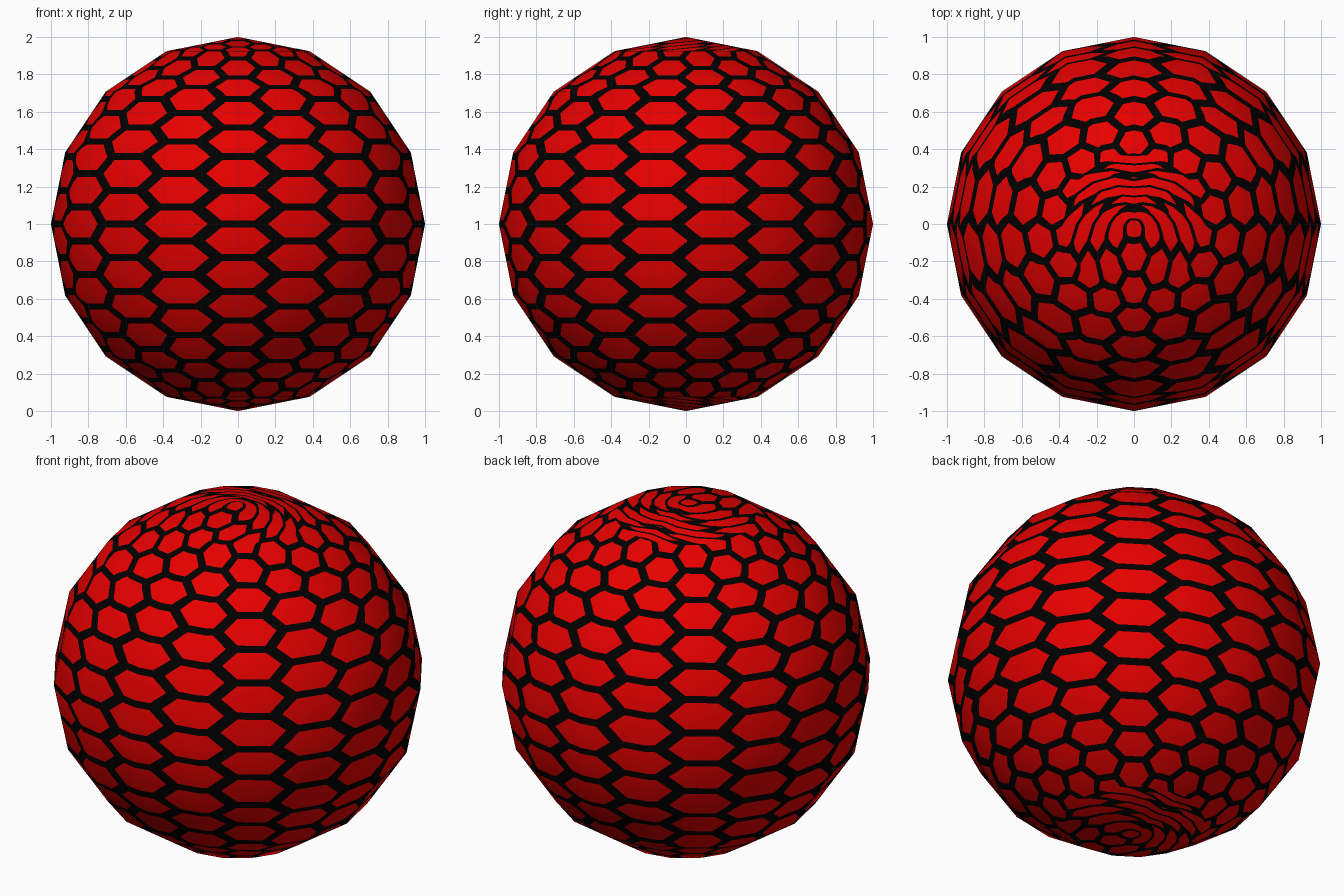
import bpy, bmesh, math
from mathutils import Vector

if "Cube" in bpy.data.objects:
    bpy.data.objects.remove(bpy.data.objects["Cube"])

STEP = 22.5                  # facet size in degrees (16 segments, 8 rings)
COL, ROW = 20.0, 180 / 17    # pitch of the honeycomb pattern in degrees
INSET = 0.79                 # size of the red tile inside its black cell
CENTRE = Vector((0, 0, 1))


def material(name, rgb):
    m = bpy.data.materials.new(name)
    m.diffuse_color = (*rgb, 1)
    m.use_nodes = True
    m.node_tree.nodes["Principled BSDF"].inputs["Base Color"].default_value = m.diffuse_color
    return m


def honeycomb(vmin, vmax, columns):
    """Flat map of hexagon cells: x = longitude, y = latitude."""
    bm = bmesh.new()
    shape = [(2, 0), (1, 1), (-1, 1), (-2, 0), (-1, -1), (1, -1)]
    for c in columns:
        for r in range(-11, 11):
            cu = c * COL
            cv = r * ROW + (ROW / 2 if c % 2 == 0 else 0)
            if cv < vmin - ROW or cv > vmax + ROW:
                continue

            def ring(s):
                return [bm.verts.new((cu + s * x * COL / 3, cv + s * y * ROW / 2, 0)) for x, y in shape]
            outer, inner = ring(1), ring(INSET)
            bm.faces.new(inner).material_index = 0
            for i in range(6):
                j = (i + 1) % 6
                bm.faces.new((outer[i], outer[j], inner[j], inner[i])).material_index = 1
    return bm


def cut(bm, co, no, outer=False, inner=False):
    bmesh.ops.bisect_plane(bm, geom=bm.verts[:] + bm.edges[:] + bm.faces[:], dist=1e-5,
                           plane_co=co, plane_no=no, clear_outer=outer, clear_inner=inner)


def on_facet(lon, lat):
    """Point on the faceted ball, interpolated straight between its corners."""
    def blend(a, fn):
        k = math.floor(a / STEP + 1e-7)
        f = a / STEP - k
        return fn(math.radians(k * STEP)) * (1 - f) + fn(math.radians((k + 1) * STEP)) * f
    r, z = blend(lat, math.cos), blend(lat, math.sin)
    return Vector((r * blend(lon, math.sin), -r * blend(lon, math.cos), z + 1))


def collect(bm, place, verts, faces, mats):
    base = len(verts)
    bm.verts.index_update()
    verts += [place(v.co) for v in bm.verts]
    for f in bm.faces:
        faces.append([base + v.index for v in f.verts])
        mats.append(f.material_index)


verts, faces, mats = [], [], []

# main band between the two polar caps
band = honeycomb(-67.5, 67.5, range(-10, 11))
for k in range(-3, 4):
    cut(band, (0, k * STEP, 0), (0, 1, 0), outer=(k == 3), inner=(k == -3))
for k in range(-8, 9):
    cut(band, (k * STEP, 0, 0), (1, 0, 0), outer=(k == 8), inner=(k == -8))
collect(band, lambda p: on_facet(p.x, p.y), verts, faces, mats)
band.free()

# polar caps: pattern fans out from one point at the front longitude
cap = honeycomb(67.5, 90, range(-10, 11))
cut(cap, (0, 67.5, 0), (0, 1, 0), inner=True)
cut(cap, (0, 90, 0), (0, 1, 0), outer=True)
for k in range(-8, 9):
    cut(cap, (0, 90, 0), (1, k, 0), outer=(k == 8), inner=(k == -8))


def fan(p, sign):
    t = (90 - p.y) / STEP
    lon = p.x / t if t > 1e-4 else 0
    return on_facet(max(-180, min(180, lon)), sign * p.y)


for sign in (1, -1):
    collect(cap, lambda p: fan(p, sign), verts, faces, mats)
cap.free()

# assemble the ball
mesh = bpy.data.meshes.new("patterned_ball")
mesh.from_pydata(verts, [], faces)
mesh.materials.append(material("red tile", (0.8, 0.0, 0.0)))
mesh.materials.append(material("black grout", (0.0, 0.0, 0.0)))
mesh.polygons.foreach_set("material_index", mats)

bm = bmesh.new()
bm.from_mesh(mesh)
bmesh.ops.remove_doubles(bm, verts=bm.verts[:], dist=1e-5)
bmesh.ops.dissolve_degenerate(bm, edges=bm.edges[:], dist=1e-6)
bm.normal_update()
for f in bm.faces:
    f.smooth = True
    if f.normal.dot(f.calc_center_median() - CENTRE) < 0:
        f.normal_flip()
bm.to_mesh(mesh)
bm.free()
mesh.update()

# round shading over the flat facets
mesh.normals_split_custom_set_from_vertices([(v.co - CENTRE).normalized() for v in mesh.vertices])

ball = bpy.data.objects.new("patterned_ball", mesh)
bpy.context.collection.objects.link(ball)
